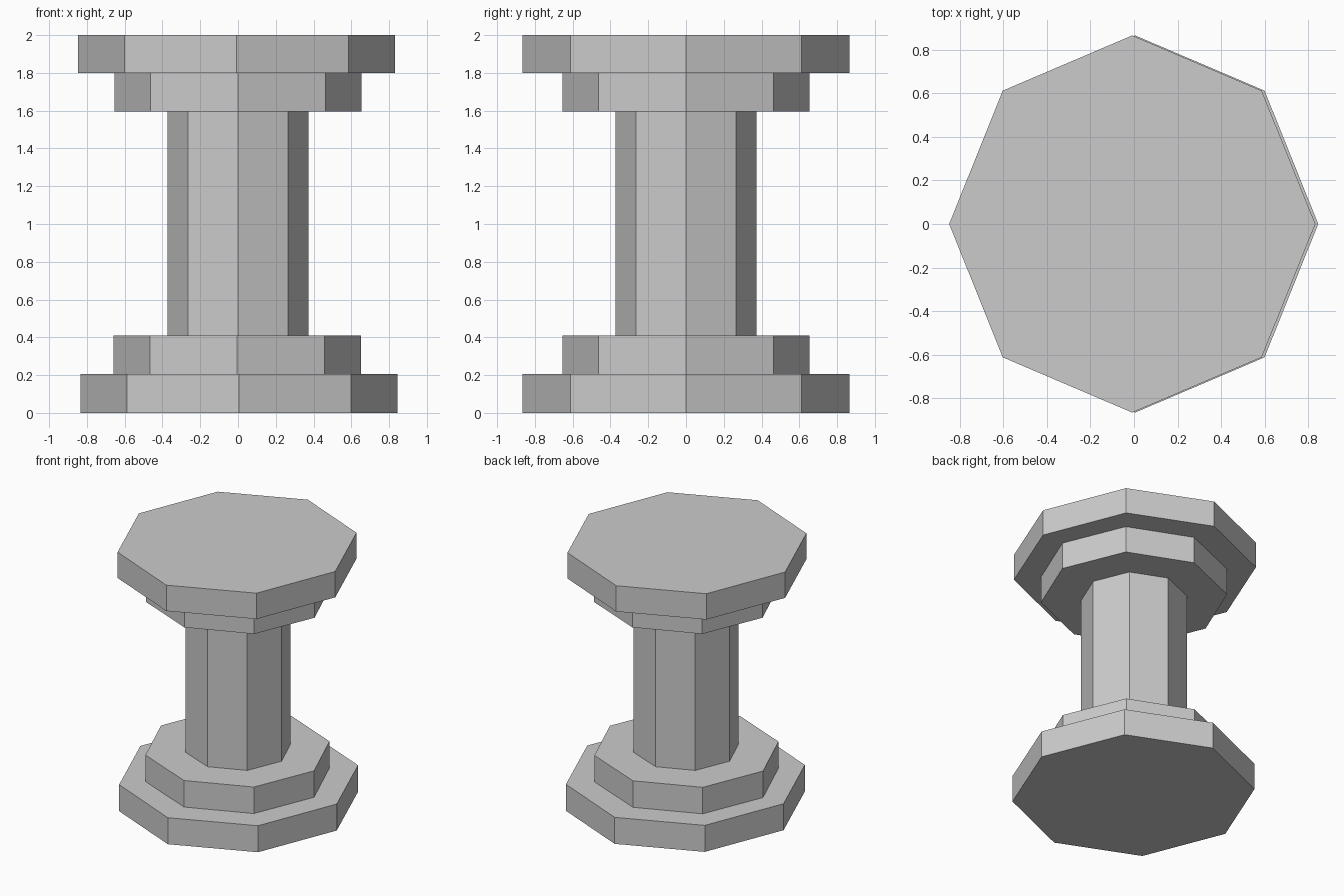
import bpy

cube = bpy.data.objects.get("Cube")
if cube:
    bpy.data.objects.remove(cube, do_unlink=True)

# Single stone colour
stone = bpy.data.materials.new("stone_grey")
stone.use_nodes = True
colour = (0.6, 0.6, 0.6, 1.0)
stone.diffuse_color = colour
stone.node_tree.nodes["Principled BSDF"].inputs["Base Color"].default_value = colour


def octagon_block(name, x, rx, ry, bottom, top):
    """Flat-shaded octagonal slab with corners on the x and y axes."""
    bpy.ops.mesh.primitive_cylinder_add(
        vertices=8, radius=1, depth=1, location=(x, 0, (bottom + top) / 2))
    block = bpy.context.object
    block.name = name
    block.scale = (rx, ry, top - bottom)
    bpy.ops.object.transform_apply(location=False, rotation=False, scale=True)
    block.data.materials.append(stone)


# Stepped base
octagon_block("base_plinth", 0.005, 0.84, 0.865, 0.0, 0.205)
octagon_block("base_step", -0.004, 0.655, 0.655, 0.205, 0.41)

# Shaft
octagon_block("column_shaft", 0.0, 0.373, 0.373, 0.41, 1.595)

# Stepped capital
octagon_block("capital_step", 0.0, 0.655, 0.655, 1.595, 1.80)
octagon_block("capital_slab", -0.008, 0.84, 0.865, 1.80, 2.0)
